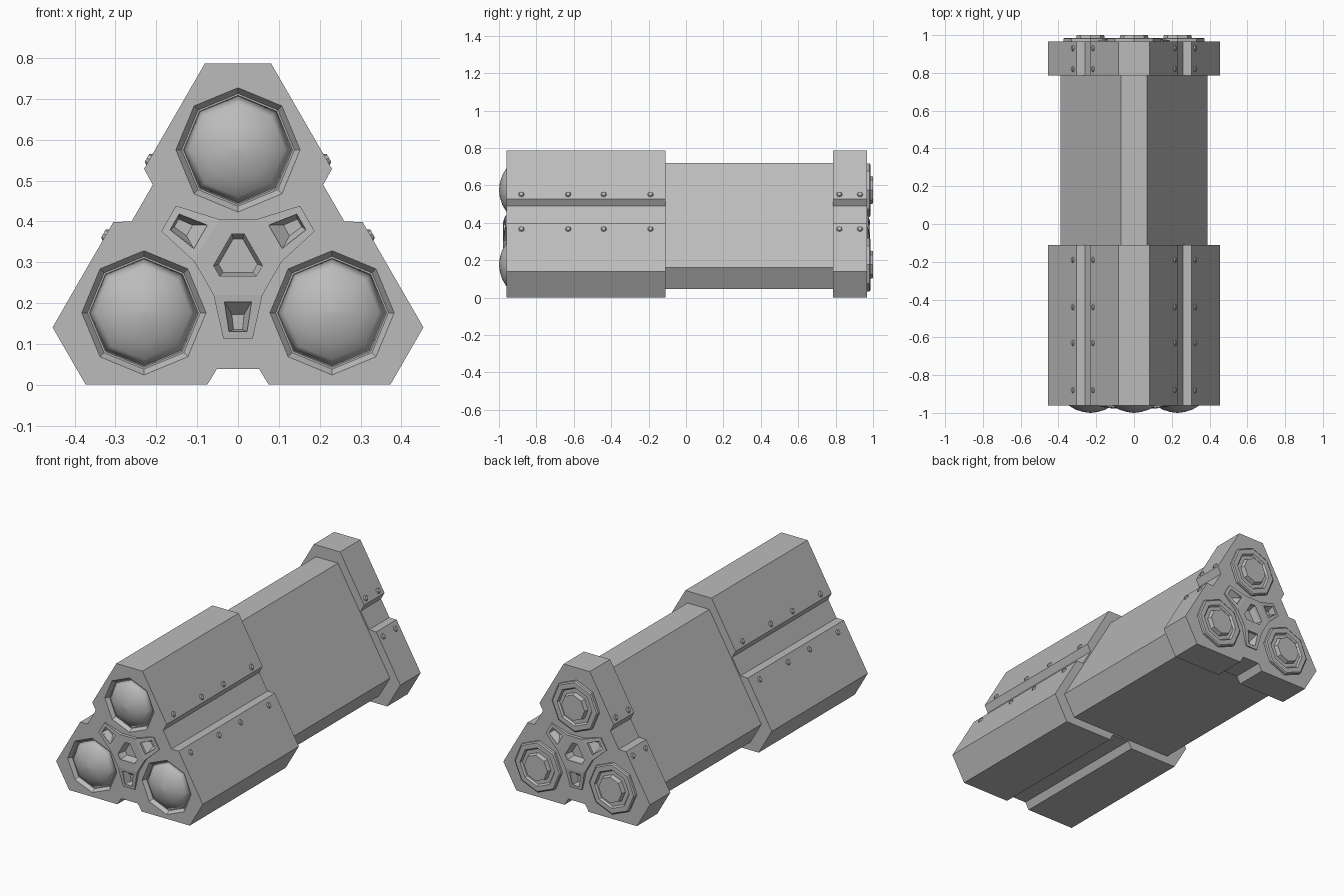
import bpy, bmesh
from math import sin, cos, pi, radians
from mathutils import Vector, Matrix

if "Cube" in bpy.data.objects:
    bpy.data.objects.remove(bpy.data.objects["Cube"], do_unlink=True)

CZ = 0.309          # height of the three-fold axis
APOTHEM = 0.309     # axis to flat side of the outer casing
FRONT, BACK = -0.96, 0.967

grey = bpy.data.materials.new("metal_grey")
grey.use_nodes = True
colour = (0.5, 0.5, 0.5, 1)
grey.diffuse_color = colour
grey.node_tree.nodes["Principled BSDF"].inputs["Base Color"].default_value = colour


def finish(name, bm, smooth=False):
    bmesh.ops.recalc_face_normals(bm, faces=bm.faces)
    for f in bm.faces:
        f.smooth = smooth
    mesh = bpy.data.meshes.new(name)
    bm.to_mesh(mesh)
    bm.free()
    mesh.materials.append(grey)
    obj = bpy.data.objects.new(name, mesh)
    bpy.context.collection.objects.link(obj)
    return obj


def spin(points, k):
    """Rotate (x, z) points about the axis by k thirds of a turn."""
    c, s = cos(k * 2 * pi / 3), sin(k * 2 * pi / 3)
    return [(x * c - z * s, x * s + z * c) for x, z in points]


def thirds(points):
    return [p for k in range(3) for p in spin(points, k)]


def octagon(r, centre=(0, 0)):
    return [(centre[0] + r * cos(i * pi / 4), centre[1] + r * sin(i * pi / 4)) for i in range(8)]


def loft(bm, sections):
    """Skin a list of (y, outline) sections and cap both ends."""
    rings = [[bm.verts.new((x, y, z + CZ)) for x, z in pts] for y, pts in sections]
    for a, b in zip(rings, rings[1:]):
        for i in range(len(a)):
            j = (i + 1) % len(a)
            bm.faces.new((a[i], a[j], b[j], b[i]))
    bm.faces.new(rings[0])
    bm.faces.new(rings[-1])


def lofted(name, sections, smooth=False):
    bm = bmesh.new()
    loft(bm, sections)
    return finish(name, bm, smooth)


def cut(obj, cutter):
    mod = obj.modifiers.new("cut", "BOOLEAN")
    mod.operation = "DIFFERENCE"
    mod.solver = "EXACT"
    mod.object = cutter
    bpy.context.view_layer.objects.active = obj
    bpy.ops.object.modifier_apply(modifier=mod.name)


# Casing outlines
casing = thirds([(-0.373, -APOTHEM), (-0.075, -APOTHEM), (-0.052, -0.271),
                 (0.052, -0.271), (0.075, -APOTHEM), (0.373, -APOTHEM)])
core = thirds([(-0.322, -0.264), (0.322, -0.264)])
lofted("middle_body", [(-0.13, core), (0.81, core)])
front_block = lofted("front_block", [(FRONT, casing), (-0.11, casing)])
rear_flange = lofted("rear_flange", [(0.787, casing), (BACK, casing)])

# Three tube centres: top, lower left, lower right
tubes = [spin([(0, 0.266)], k)[0] for k in range(3)]

# Pocket outlines: centre triangle and one arm
triangle = thirds([(-0.045, -0.043), (0.045, -0.043)])
triangle_floor = thirds([(-0.036, -0.034), (0.036, -0.034)])
arm = [(-0.033, -0.106), (-0.022, -0.179), (0.022, -0.179), (0.033, -0.106)]
arm_floor = [(-0.015, -0.137), (-0.011, -0.174), (0.011, -0.174), (0.015, -0.137)]


def star_plate(name, face, out):
    """Three-armed raised plate, its arms sloping down to the tips."""
    bm = bmesh.new()
    outline = thirds([(-0.06, -0.089), (-0.036, -0.196), (0.036, -0.196), (0.06, -0.089)])
    heights = [0.018, 0.006, 0.006, 0.018] * 3
    base = [bm.verts.new((x, face - out * 0.06, z + CZ)) for x, z in outline]
    top = [bm.verts.new((x, face + out * h, z + CZ)) for (x, z), h in zip(outline, heights)]
    for i in range(12):
        j = (i + 1) % 12
        bm.faces.new((base[i], base[j], top[j], top[i]))
    bm.faces.new(base)
    bm.faces.new([v for i, v in enumerate(top) if i % 4 in (0, 3)])
    for k in range(3):
        bm.faces.new(top[4 * k:4 * k + 4])
    return finish(name, bm)


def pocket(bm, face, out, rim, floor, depth):
    loft(bm, [(face + out * 0.06, rim), (face + out * 0.004, rim), (face - out * depth, floor)])


# Plates and recesses at both ends
for end, face, out, block in (("front", FRONT, -1, front_block), ("rear", BACK, 1, rear_flange)):
    plate = star_plate(end + "_star_plate", face, out)
    bm = bmesh.new()
    pocket(bm, face, out, triangle, triangle_floor, 0.03)
    for k in range(3):
        pocket(bm, face, out, spin(arm, k), spin(arm_floor, k), 0.03)
    if end == "front":
        for c in tubes:
            pocket(bm, face, out, octagon(0.155, c), octagon(0.138, c), 0.02)
    cutter = finish("cutter", bm)
    cutter.hide_render = True
    cut(block, cutter)
    cut(plate, cutter)
    bpy.data.objects.remove(cutter, do_unlink=True)

# Front domes and rear stepped caps
dome = [(0.138, -0.935), (0.115, -0.961), (0.08, -0.982), (0.04, -0.995), (0.002, -1.0)]
cap = [(0.143, 0.95), (0.143, 0.981), (0.136, 0.986), (0.108, 0.986), (0.1, 0.976),
       (0.078, 0.976), (0.072, 1.0)]
for label, c in zip(("top", "right", "left"), tubes):
    lofted(label + "_dome", [(y, octagon(r, c)) for r, y in dome], True)
    lofted(label + "_rear_cap", [(y, octagon(r, c)) for r, y in cap])

# Rivets along the notches of the two sloping sides
bm = bmesh.new()
for side in (-1, 1):
    normal = Vector((side * cos(radians(30)), 0, 0.5))
    along = Vector((-side * 0.5, 0, cos(radians(30))))
    turn = normal.to_track_quat("Z", "Y").to_matrix().to_4x4()
    for y in (-0.88, -0.63, -0.44, -0.19, 0.82, 0.93):
        for t in (-0.112, 0.102):
            p = normal * (APOTHEM + 0.002) + along * t + Vector((0, y, CZ))
            bmesh.ops.create_cone(bm, cap_ends=True, segments=8, radius1=0.018, radius2=0.011,
                                  depth=0.01, matrix=Matrix.Translation(p) @ turn)
finish("rivets", bm)
